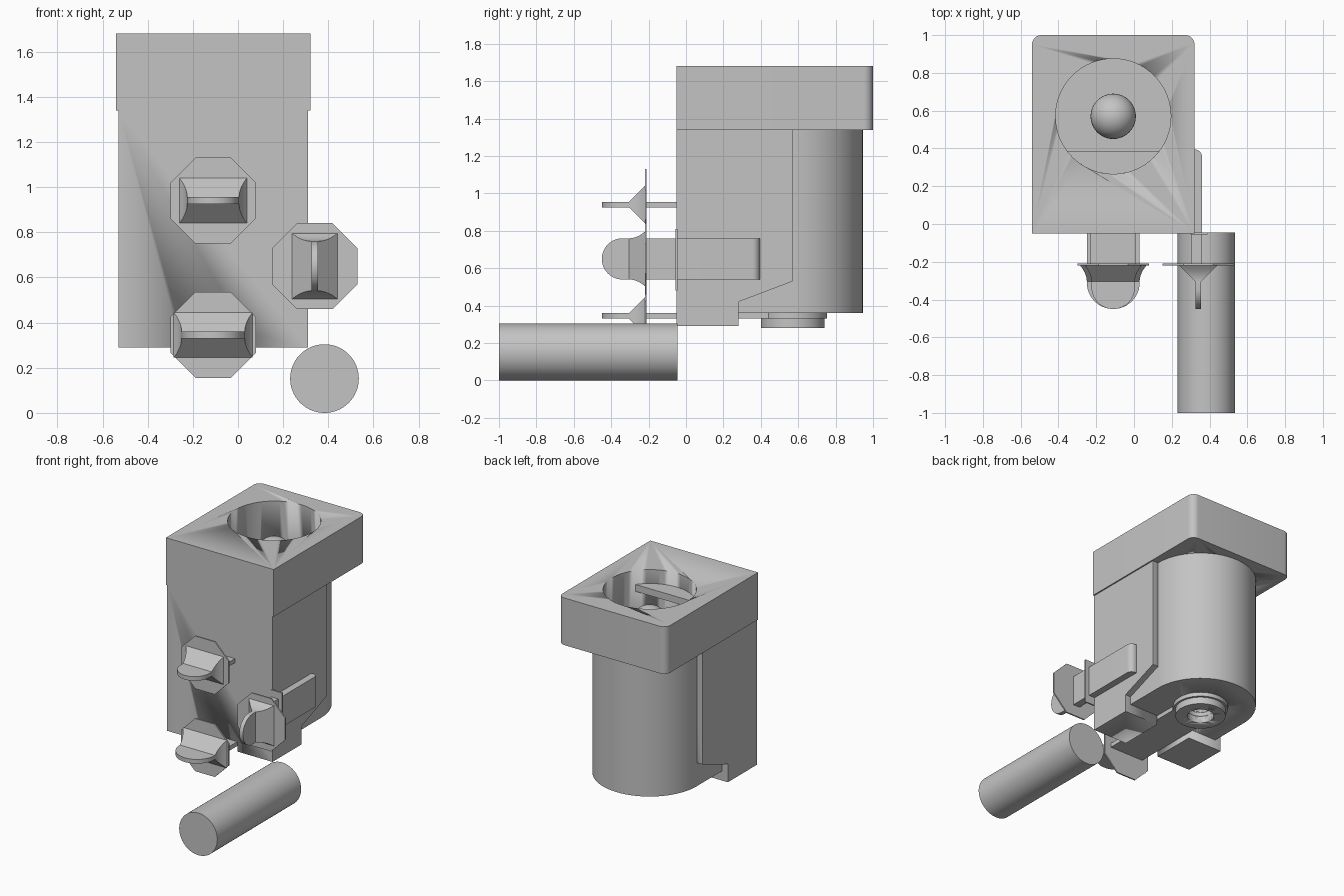
import bpy, bmesh, math
from mathutils import Matrix, Vector

if "Cube" in bpy.data.objects:
    bpy.data.objects.remove(bpy.data.objects["Cube"], do_unlink=True)

grey = bpy.data.materials.new("plain grey")
grey.use_nodes = True
grey.diffuse_color = (0.55, 0.55, 0.55, 1)
grey.node_tree.nodes["Principled BSDF"].inputs["Base Color"].default_value = (0.55, 0.55, 0.55, 1)

CX, CY = -0.11, 0.57          # axis of the tank


def finish(name, bm, smooth=True):
    bmesh.ops.recalc_face_normals(bm, faces=bm.faces)
    mesh = bpy.data.meshes.new(name)
    bm.to_mesh(mesh)
    bm.free()
    mesh.materials.append(grey)
    ob = bpy.data.objects.new(name, mesh)
    bpy.context.collection.objects.link(ob)
    bpy.ops.object.select_all(action='DESELECT')
    ob.select_set(True)
    bpy.context.view_layer.objects.active = ob
    if smooth:
        bpy.ops.object.shade_smooth_by_angle(angle=math.radians(30))
    return ob


def prism(name, outline, lo, hi, axis='z'):
    """Extrude a 2D outline between lo and hi along an axis."""
    place = {'z': lambda a, b, h: (a, b, h),
             'y': lambda a, b, h: (a, h, b),
             'x': lambda a, b, h: (h, a, b)}[axis]
    bm = bmesh.new()
    face = bm.faces.new([bm.verts.new(place(a, b, lo)) for a, b in outline])
    new = bmesh.ops.extrude_face_region(bm, geom=[face])["geom"]
    move = Vector(place(0, 0, hi - lo))
    bmesh.ops.translate(bm, vec=move, verts=[v for v in new if isinstance(v, bmesh.types.BMVert)])
    return finish(name, bm)


def box(name, x0, x1, y0, y1, z0, z1):
    return prism(name, [(x0, y0), (x1, y0), (x1, y1), (x0, y1)], z0, z1)


def arc(cx, cy, r, start, end, n):
    return [(cx + r * math.cos(math.radians(start + (end - start) * i / n)),
             cy + r * math.sin(math.radians(start + (end - start) * i / n))) for i in range(n + 1)]


def disc(name, cx, cy, r, lo, hi, axis='z'):
    return prism(name, arc(cx, cy, r, 0, 360, 64)[:-1], lo, hi, axis)


def cut(cutter, *targets):
    for ob in targets:
        mod = ob.modifiers.new("cut", 'BOOLEAN')
        mod.operation, mod.solver, mod.object = 'DIFFERENCE', 'EXACT', cutter
        with bpy.context.temp_override(object=ob, active_object=ob):
            bpy.ops.object.modifier_apply(modifier=mod.name)
    bpy.data.objects.remove(cutter, do_unlink=True)


# Head with rounded rear corners
head = prism("head_block", [(-0.54, -0.05), (0.32, -0.05)]
             + arc(0.27, 0.95, 0.05, 0, 90, 8) + arc(-0.49, 0.95, 0.05, 90, 180, 8), 1.34, 1.68)

# Front housing with sloped lower rear edge, and round-backed tank
housing = prism("front_housing", [(-0.05, 0.29), (0.28, 0.29), (0.28, 0.42), (0.57, 0.53),
                                  (0.57, 1.34), (-0.05, 1.34)], -0.53, 0.31, 'x')
tank = prism("tank", [(CX - 0.375, 0.0), (CX + 0.375, 0.0)] + arc(CX, CY, 0.375, 0, 180, 40), 0.36, 1.34)

# Open well through head and tank, slot between the feet
cut(disc("well_cutter", CX, CY, 0.305, 0.5, 1.8), head, housing, tank)
cut(box("slot_cutter", CX - 0.14, CX + 0.14, -0.2, 0.4, 0.2, 0.36), housing)

# Ball-topped rod and ledge inside the well
disc("inner_rod", CX, CY, 0.11, 0.49, 1.44)
bm = bmesh.new()
bmesh.ops.create_uvsphere(bm, u_segments=40, v_segments=20, radius=0.12,
                          matrix=Matrix.Translation((CX, CY, 1.44)))
finish("inner_ball", bm)
chord = arc(CX, CY, 0.305, 217, 323, 24)
prism("inner_ledge", chord, 1.53, 1.58)

# Outlet under the tank
flange = disc("outlet_flange", CX, CY, 0.185, 0.33, 0.365)
outlet = disc("outlet_ring", CX, CY, 0.17, 0.28, 0.33)
cut(disc("bore_cutter", CX, CY, 0.09, 0.2, 0.5), flange, outlet, tank)


def knob(name, x, z, width, upright=False):
    """Octagonal plate with a flared, round-ended finger tab."""
    r = 0.19 / math.cos(math.radians(22.5))
    prism(name + "_plate", arc(x, z, r, 22.5, 382.5, 8)[:-1], -0.22, -0.21, 'y')
    # (y, half width, half thickness): concave flare, then rounded tip
    rings = []
    for i in range(11):
        a = math.radians(9 * i)
        rings.append((-0.22 - 0.085 * math.sin(a),
                      width + 0.035 * (1 - math.sin(a)) ** 2,
                      0.015 + 0.085 * (1 - math.sqrt(1 - math.cos(a) ** 2))))
    for i in range(1, 13):
        a = math.radians(7.4 * i)
        rings.append((-0.45 + width - width * math.sin(a) if width < 0.14 else
                      -0.31 - 0.14 * math.sin(a), width * math.cos(a), 0.015))
    rings[11:] = [s for s in rings[11:] if s[0] < -0.306]
    bm = bmesh.new()
    loops = []
    for y, w, t in rings:
        corners = [(-w, -t), (w, -t), (w, t), (-w, t)]
        loops.append([bm.verts.new((x + (b if upright else a), y, z + (a if upright else b)))
                      for a, b in corners])
    for p, q in zip(loops, loops[1:]):
        for i in range(4):
            j = (i + 1) % 4
            bm.faces.new((p[i], p[j], q[j], q[i]))
    bm.faces.new(loops[0])
    bm.faces.new(loops[-1])
    finish(name + "_tab", bm)


# Three slider knobs and their bars
knob("upper_knob", CX, 0.94, 0.115)
box("upper_slider", CX - 0.12, CX + 0.12, -0.21, 0.0, 0.925, 0.955)
knob("lower_knob", CX, 0.345, 0.14)
box("lower_slider", CX - 0.139, CX + 0.139, -0.21, 0.44, 0.33, 0.361)
knob("side_knob", 0.34, 0.65, 0.11, upright=True)
prism("side_slider", [(0.305, -0.21), (0.36, -0.21)] + arc(0.32, 0.355, 0.04, 0, 90, 8)
      + [(0.305, 0.395)], 0.54, 0.76)
box("side_guide", 0.3, 0.39, -0.055, -0.045, 0.48, 0.81)

# Loose rod lying in front
disc("front_rod", 0.383, 0.152, 0.152, -1.0, -0.045, 'y')
